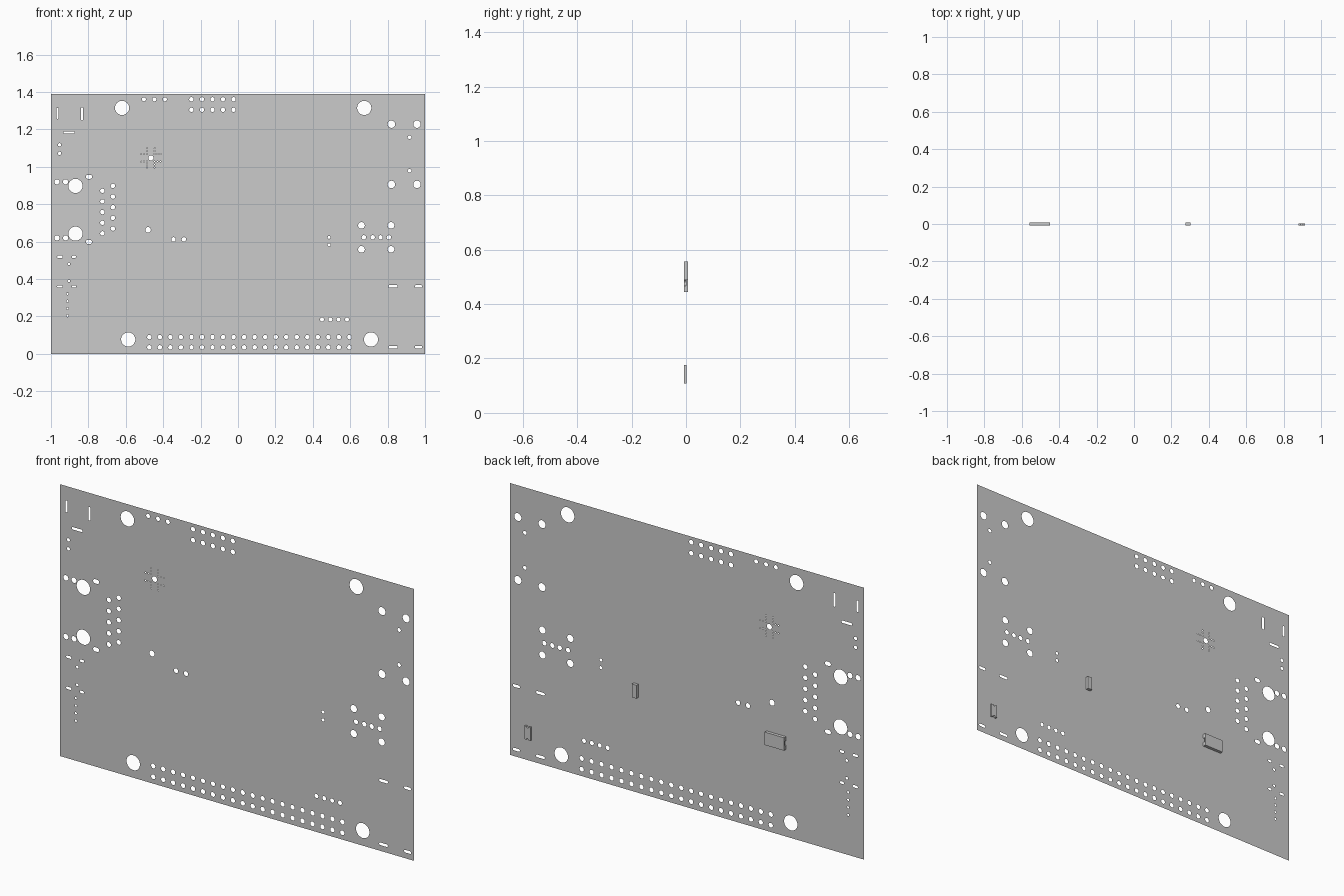
import bpy, bmesh, math

if "Cube" in bpy.data.objects:
    bpy.data.objects.remove(bpy.data.objects["Cube"])

Y_FRONT = -0.008     # plane of the board sheet
STEP = 0.0563        # header pin pitch


def new_object(name, bm):
    me = bpy.data.meshes.new(name)
    bm.to_mesh(me)
    bm.free()
    ob = bpy.data.objects.new(name, me)
    bpy.context.collection.objects.link(ob)
    return ob


loops = []           # outlines in the x-z plane: board edge, then holes


def hole(x, z, r, n=16):
    loops.append([(x + r * math.cos(2 * math.pi * (i + 0.5) / n),
                   z + r * math.sin(2 * math.pi * (i + 0.5) / n)) for i in range(n)])


def row(x, z, dx, dz, n, r):
    for i in range(n):
        hole(x + dx * i, z + dz * i, r)


def grid(xs, zs, r, n=16):
    for x in xs:
        for z in zs:
            hole(x, z, r, n)


def slot(x, z, w, h):
    # rounded slot, long in x or in z
    r = min(w, h) / 2
    pts = []
    for i in range(12):
        a = 2 * math.pi * (i + 0.5) / 12
        c, s = math.cos(a), math.sin(a)
        pts.append((x + math.copysign(w / 2 - r, c) + r * c,
                    z + math.copysign(h / 2 - r, s) + r * s))
    loops.append(pts)


# board edge
loops.append([(-1, 0), (1, 0), (1, 1.39), (-1, 1.39)])

# mounting holes and large connector pegs
for x, z in [(-.62, 1.315), (.675, 1.315), (-.587, .077), (.711, .077),
             (-.869, .898), (-.869, .643)]:
    hole(x, z, .038, 28)

# pin headers
row(-.503, 1.361, .056, 0, 3, .011)
for z in (1.361, 1.305):
    row(-.249, z, STEP, 0, 5, .012)
for z in (.09, .035):
    row(-.474, z, STEP, 0, 20, .012)
row(.449, .184, .0445, 0, 4, .011)
row(-.725, .872, 0, -.057, 5, .012)
row(-.669, .898, 0, -.057, 5, .012)

# right-hand connectors
grid((.82, .957), (1.228, .906), .02, 20)
grid((.917,), (1.158, .979), .01)
grid((.66, .818), (.687, .559), .018, 20)
grid((.673, .72, .762, .807), (.623,), .012)
grid((.487,), (.623, .583), .008)
for z in (.361, .036):
    slot(.829, z, .05, .014)
    slot(.965, z, .04, .014)

# centre holes
hole(-.481, .663, .015)
grid((-.345, -.289), (.612,), .012)

# left-hand connectors
slot(-.965, 1.286, .013, .06)
slot(-.834, 1.283, .013, .07)
slot(-.904, 1.184, .06, .013)
grid((-.954,), (1.118, 1.072), .009)
grid((-.968, -.922), (.92, .62), .014)
for z in (.947, .599):
    slot(-.797, z, .034, .022)
for z in (.519, .36):
    slot(-.952, z, .03, .013)
    slot(-.877, z, .024, .013)
grid((-.904,), (.481, .39), .007)
row(-.912, .321, 0, -.039, 4, .006)

# via cluster
CX, CZ = -.466, 1.048
hole(CX, CZ, .014)
for k in (-.02, .02):
    for t in (-.052, -.036, -.02, .02, .036, .052):
        hole(CX + t, CZ + k, .003, 8)
        if abs(t) > .03:
            hole(CX + k, CZ + t, .003, 8)

# board sheet: fill between edge and holes
bm = bmesh.new()
for pts in loops:
    vs = [bm.verts.new((x, Y_FRONT, z)) for x, z in pts]
    for a, b in zip(vs, vs[1:] + vs[:1]):
        bm.edges.new((a, b))
bmesh.ops.triangle_fill(bm, use_beauty=True, edges=bm.edges[:], normal=(0, -1, 0))
new_object("circuit_board", bm)


def prism(name, pts, y0, y1):
    # extrude an x-z outline along y
    bm = bmesh.new()
    f = bm.faces.new([bm.verts.new((x, y0, z)) for x, z in pts])
    ext = bmesh.ops.extrude_face_region(bm, geom=[f])
    for v in ext["geom"]:
        if isinstance(v, bmesh.types.BMVert):
            v.co.y = y1
    bmesh.ops.recalc_face_normals(bm, faces=bm.faces[:])
    return new_object(name, bm)


def notched(cx, cz, hw, hh, r, upright):
    # rectangle with a half-round notch in each short end
    if upright:
        hw, hh = hh, hw
    pts = []
    for s in (1, -1):
        pts.append((s * hw, -s * hh))
        for i in range(7):
            a = math.pi * i / 6
            pts.append((s * (hw - r * math.sin(a)), -s * r * math.cos(a)))
        pts.append((s * hw, s * hh))
    if upright:
        pts = [(-z, x) for x, z in pts]
    return [(cx + x, cz + z) for x, z in pts]


def box(x0, x1, z0, z1):
    return [(x0, z0), (x1, z0), (x1, z1), (x0, z1)]


# components on the back
prism("oscillator_base", notched(-.505, .478, .055, .033, .012, False), Y_FRONT, 0)
prism("oscillator_lid", box(-.56, -.45, .445, .511), 0, .008)
prism("chip_component", box(.275, .301, .488, .556), Y_FRONT, .008)
prism("indicator_light", notched(.896, .142, .017, .034, .007, True), Y_FRONT, .002)
